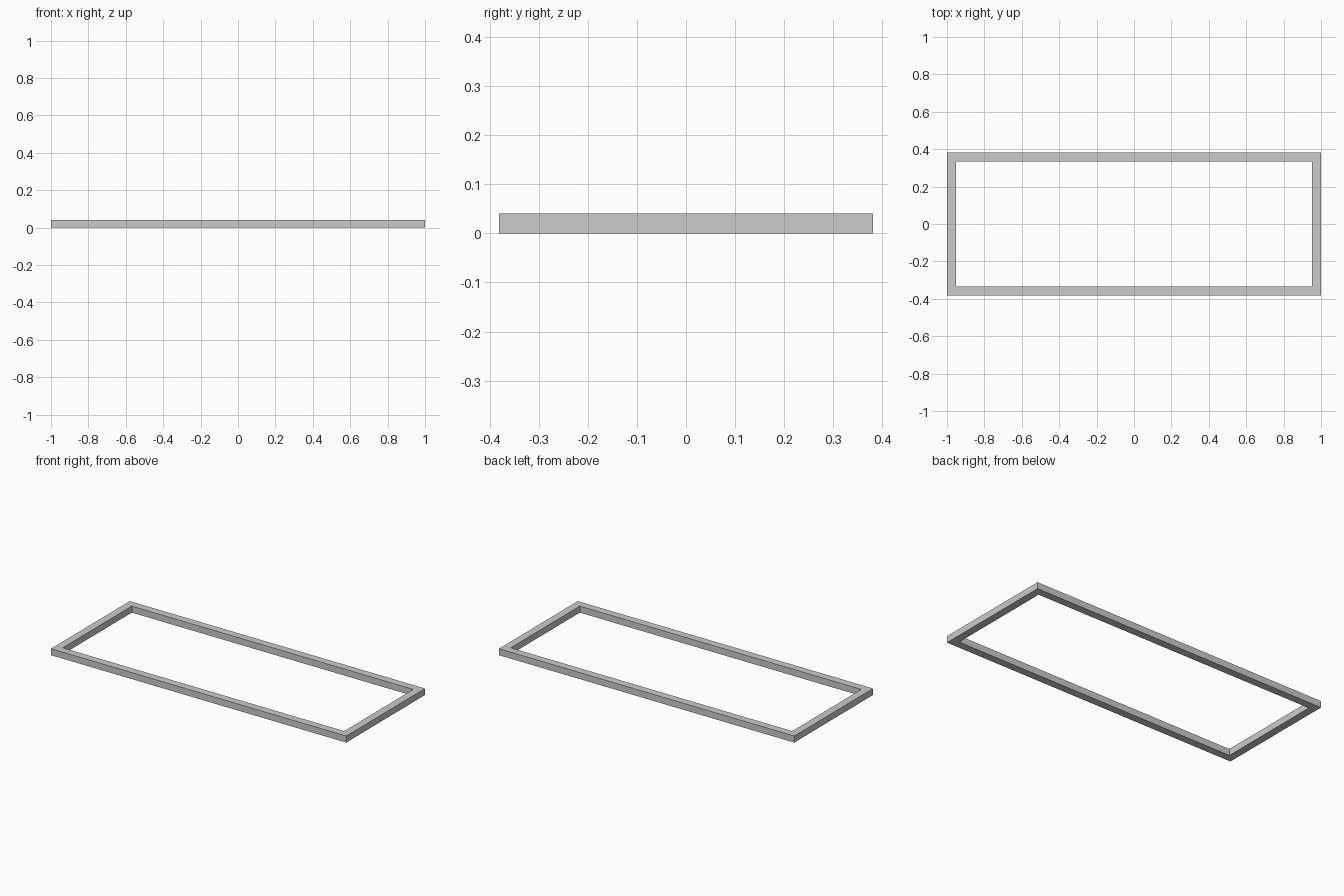
import bpy, bmesh

if "Cube" in bpy.data.objects:
    bpy.data.objects.remove(bpy.data.objects["Cube"])

HALF_X, HALF_Y = 1.0, 0.381   # outer half sizes
BAR, HEIGHT = 0.047, 0.04     # bar width and height


def ring(bm, inset, z):
    """Four corners of a rectangle inset from the outer edge."""
    x, y = HALF_X - inset, HALF_Y - inset
    return [bm.verts.new((sx * x, sy * y, z))
            for sx, sy in ((-1, -1), (1, -1), (1, 1), (-1, 1))]


# Rectangular frame: bar cross-section carried around the four corners
bm = bmesh.new()
loops = [ring(bm, 0, 0), ring(bm, 0, HEIGHT),
         ring(bm, BAR, HEIGHT), ring(bm, BAR, 0)]
for i in range(4):
    a, b = loops[i], loops[(i + 1) % 4]
    for j in range(4):
        k = (j + 1) % 4
        bm.faces.new((a[j], a[k], b[k], b[j]))
bmesh.ops.recalc_face_normals(bm, faces=bm.faces)

mesh = bpy.data.meshes.new("rectangular_frame")
bm.to_mesh(mesh)
bm.free()
frame = bpy.data.objects.new("rectangular_frame", mesh)
bpy.context.collection.objects.link(frame)
